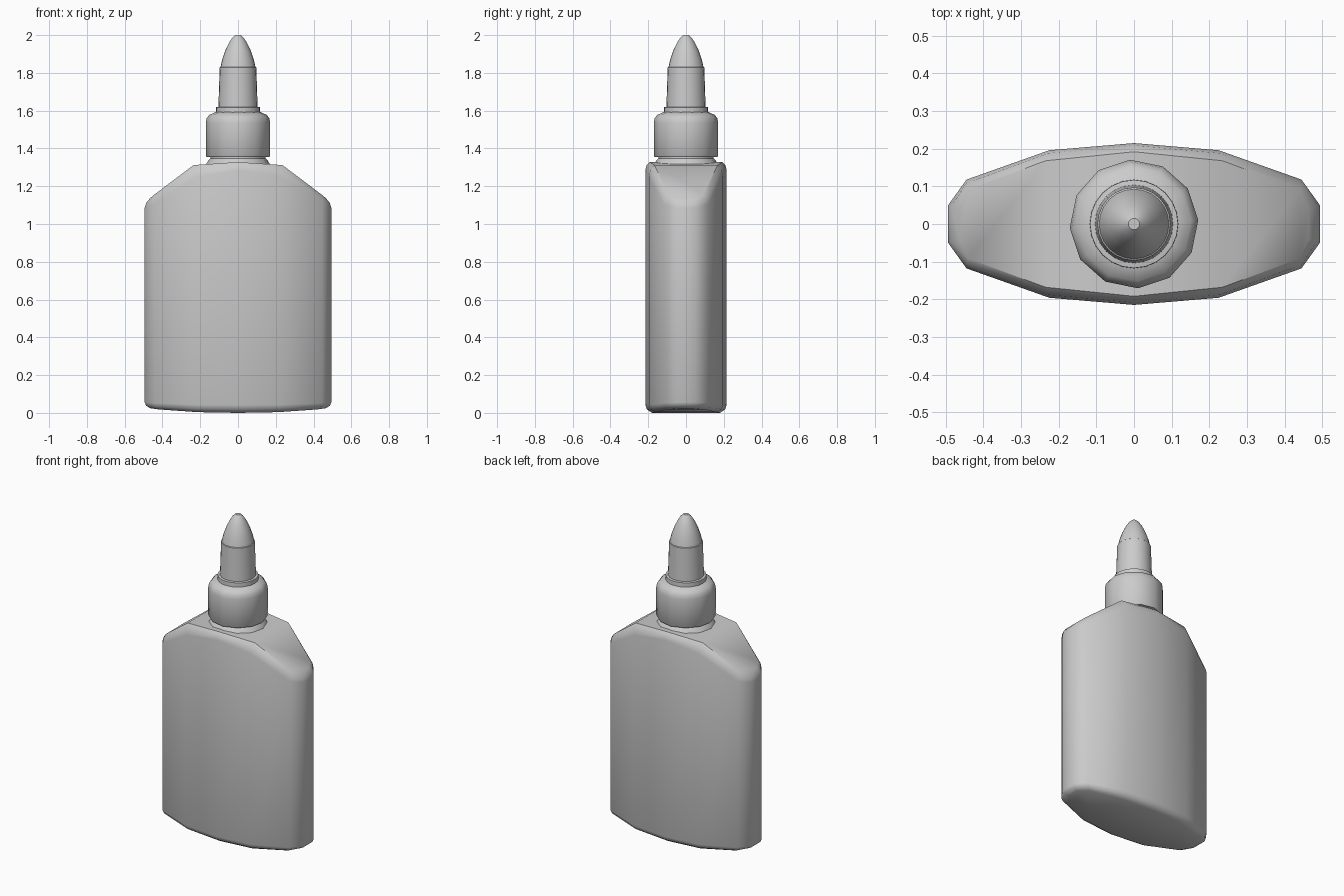
import bpy, bmesh, math

if "Cube" in bpy.data.objects:
    bpy.data.objects.remove(bpy.data.objects["Cube"])


def finish(name, bm, angle=40):
    bmesh.ops.recalc_face_normals(bm, faces=bm.faces)
    mesh = bpy.data.meshes.new(name)
    bm.to_mesh(mesh)
    bm.free()
    mesh.shade_smooth()
    mesh.set_sharp_from_angle(angle=math.radians(angle))
    obj = bpy.data.objects.new(name, mesh)
    bpy.context.collection.objects.link(obj)
    return obj


def lathe(name, profile, sides, turn=0.0):
    """Revolve (radius, z) points around z and cap both ends."""
    bm = bmesh.new()
    rings = []
    for r, z in profile:
        angles = [math.radians(turn) + 2 * math.pi * i / sides for i in range(sides)]
        rings.append([bm.verts.new((r * math.cos(a), r * math.sin(a), z)) for a in angles])
    for a, b in zip(rings, rings[1:]):
        for i in range(sides):
            j = (i + 1) % sides
            bm.faces.new((a[i], a[j], b[j], b[i]))
    bm.faces.new(rings[0])
    bm.faces.new(rings[-1])
    return finish(name, bm)


def mirror_columns(half):
    """Mirror right-hand (x, y, z) columns to the left."""
    return [(-x, y, z) for x, y, z in reversed(half[1:])] + half


# Bottle body: each level is columns of (x, y, z) from centre to right edge
levels = [
    [(0, .180, 0), (.215, .163, .004), (.415, .095, .018), (.462, .04, .024)],
    [(0, .207, .018), (.222, .188, .02), (.438, .112, .032), (.486, .048, .037)],
    [(0, .215, .042), (.225, .196, .044), (.445, .118, .052), (.494, .05, .056)],
    [(0, .215, 1.285), (.225, .196, 1.250), (.445, .118, 1.105), (.494, .05, 1.085)],
    [(0, .209, 1.312), (.228, .188, 1.290), (.446, .108, 1.135), (.486, .046, 1.112)],
    [(0, .192, 1.328), (.235, .168, 1.312), (.440, .092, 1.158), (.464, .04, 1.138)],
]
bm = bmesh.new()
grids = []
for half in levels:
    cols = mirror_columns(half)
    front = [bm.verts.new((x, -y, z)) for x, y, z in cols]
    back = [bm.verts.new((x, y, z)) for x, y, z in cols]
    grids.append((front, back))
for (f0, b0), (f1, b1) in zip(grids, grids[1:]):
    r0, r1 = f0 + b0[::-1], f1 + b1[::-1]
    n = len(r0)
    for i in range(n):
        j = (i + 1) % n
        bm.faces.new((r0[i], r0[j], r1[j], r1[i]))
# Base and shoulders span straight from front to back
for front, back in (grids[0], grids[-1]):
    for i in range(len(front) - 1):
        bm.faces.new((front[i], front[i + 1], back[i + 1], back[i]))
finish("bottle_body", bm)

# Neck between the shoulders and the collar
lathe("neck", [(.17, 1.315), (.158, 1.335), (.146, 1.348), (.146, 1.38)], 12, 3.5)

# Screw collar with rounded top
lathe("screw_collar", [(.166, 1.355), (.171, 1.362), (.171, 1.535), (.166, 1.56),
                       (.152, 1.578), (.120, 1.592), (.100, 1.596)], 12, 3.5)

# Nozzle flange and tapered tube
lathe("nozzle_flange", [(.118, 1.58), (.117, 1.618), (.100, 1.621)], 24)
lathe("nozzle_tube", [(.104, 1.61), (.097, 1.828), (.090, 1.833)], 24)

# Pointed tip
lathe("nozzle_tip", [(.094, 1.825), (.084, 1.87), (.069, 1.914), (.050, 1.955),
                     (.031, 1.985), (.015, 2.0)], 24)
